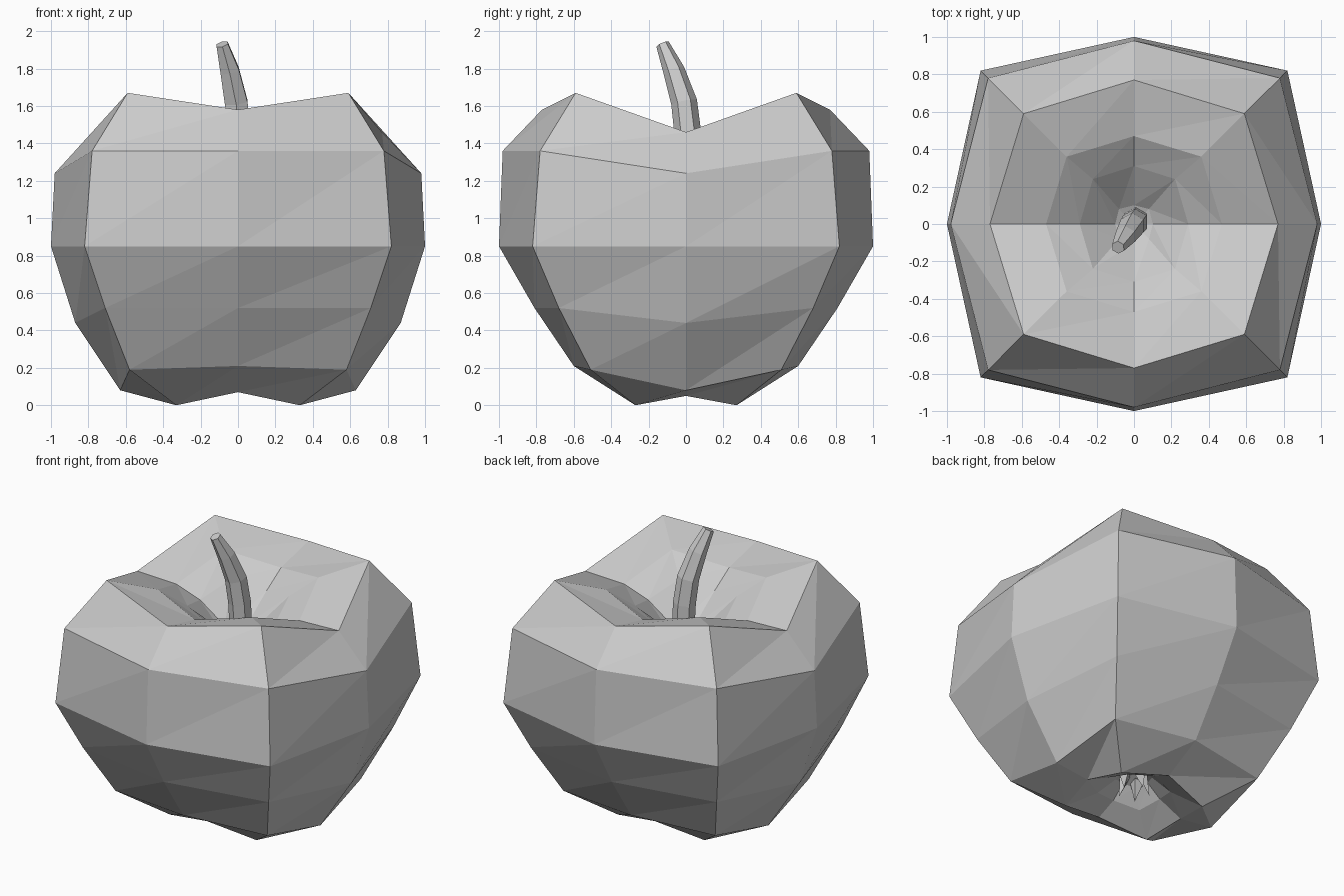
import bpy, bmesh, math
from mathutils import Vector

if "Cube" in bpy.data.objects:
    bpy.data.objects.remove(bpy.data.objects["Cube"])


def finish(bm, name):
    bmesh.ops.recalc_face_normals(bm, faces=bm.faces)
    mesh = bpy.data.meshes.new(name)
    bm.to_mesh(mesh)
    bm.free()
    obj = bpy.data.objects.new(name, mesh)
    bpy.context.collection.objects.link(obj)
    return obj


def skin(bm, loops, cap_low, cap_high):
    """Join vertex loops with triangle pairs that spiral the same way."""
    n = len(loops[0])
    for low, up in zip(loops, loops[1:]):
        for i in range(n):
            j = (i + 1) % n
            bm.faces.new((low[i], low[j], up[j]))
            bm.faces.new((low[i], up[j], up[i]))
    for ring, point in ((loops[0], cap_low), (loops[-1], cap_high)):
        if point is None:
            bm.faces.new(ring)
        else:
            tip = bm.verts.new(point)
            for i in range(n):
                bm.faces.new((ring[i], ring[(i + 1) % n], tip))


# Fruit body: each ring holds (diagonal x, y, z), (side x, z), (front/back y, z)
rings = [
    ((0.08, 0.08, 0.20), (0.11, 0.21), (0.11, 0.21)),
    ((0.17, 0.15, 0.10), (0.21, 0.13), (0.20, 0.13)),
    ((0.33, 0.27, 0.00), (0.38, 0.05), (0.34, 0.07)),
    ((0.58, 0.51, 0.19), (0.63, 0.08), (0.60, 0.21)),
    ((0.71, 0.68, 0.52), (0.87, 0.44), (0.81, 0.52)),
    ((0.82, 0.82, 0.85), (1.00, 0.85), (1.00, 0.85)),
    ((0.78, 0.78, 1.36), (0.98, 1.24), (0.98, 1.36)),
    ((0.59, 0.59, 1.67), (0.77, 1.46), (0.77, 1.58)),
    ((0.36, 0.36, 1.58), (0.47, 1.45), (0.47, 1.51)),
    ((0.22, 0.24, 1.46), (0.29, 1.39), (0.31, 1.41)),
    ((0.08, 0.08, 1.27), (0.10, 1.26), (0.10, 1.26)),
]
bm = bmesh.new()
loops = []
for (dx, dy, dz), (sx, sz), (fy, fz) in rings:
    pts = [(sx, 0, sz), (dx, dy, dz), (0, fy, fz), (-dx, dy, dz),
           (-sx, 0, sz), (-dx, -dy, dz), (0, -fy, fz), (dx, -dy, dz)]
    loops.append([bm.verts.new(p) for p in pts])
skin(bm, loops, (0, 0, 0.24), (0, 0, 1.22))
finish(bm, "fruit_body")

# Stem: six-sided tapering tube along a bent path
path = [((0.01, 0.02, 1.22), 0.07), ((0.005, 0.01, 1.45), 0.072),
        ((-0.01, -0.01, 1.62), 0.07), ((-0.045, -0.065, 1.79), 0.058),
        ((-0.085, -0.125, 1.93), 0.036)]
bm = bmesh.new()
loops = []
for k, (p, r) in enumerate(path):
    p = Vector(p)
    a = Vector(path[max(k - 1, 0)][0])
    b = Vector(path[min(k + 1, len(path) - 1)][0])
    rot = Vector((0, 0, 1)).rotation_difference(b - a)
    loops.append([bm.verts.new(p + rot @ Vector((r * math.cos(t), r * math.sin(t), 0)))
                  for t in (math.tau * i / 6 + math.pi / 6 for i in range(6))])
skin(bm, loops, None, None)
finish(bm, "stem")

# Calyx: small pointed leaves in the underside hollow
bm = bmesh.new()
for i in range(5):
    t = math.tau * i / 5

    def at(r, da, z):
        return bm.verts.new((r * math.cos(t + da), r * math.sin(t + da), z))
    base_a, base_b = at(0.09, -0.5, 0.21), at(0.09, 0.5, 0.21)
    root, tip = at(0.03, 0, 0.22), at(0.10, 0.2, 0.09)
    for f in ((base_a, base_b, tip), (base_b, root, tip),
              (root, base_a, tip), (base_a, root, base_b)):
        bm.faces.new(f)
finish(bm, "calyx")
